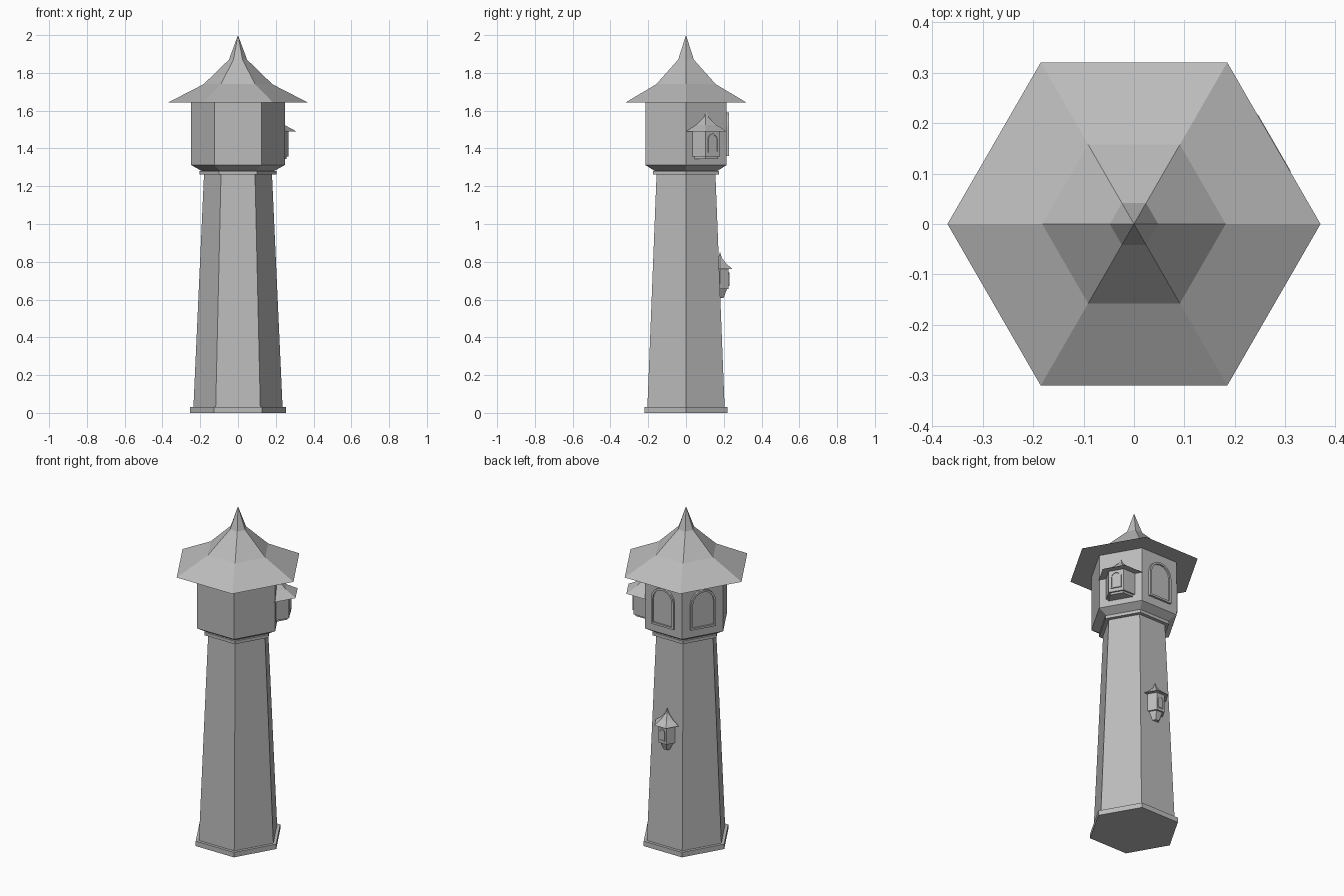
import bpy, bmesh
from math import sin, cos, pi, radians, sqrt
from mathutils import Vector

if "Cube" in bpy.data.objects:
    bpy.data.objects.remove(bpy.data.objects["Cube"])

stone = bpy.data.materials.new("grey stone")
stone.use_nodes = True
GREY = (0.5, 0.5, 0.5, 1)
stone.diffuse_color = GREY
stone.node_tree.nodes["Principled BSDF"].inputs["Base Color"].default_value = GREY


def finish(name, bm):
    bmesh.ops.recalc_face_normals(bm, faces=bm.faces)
    mesh = bpy.data.meshes.new(name)
    bm.to_mesh(mesh)
    bm.free()
    mesh.materials.append(stone)
    obj = bpy.data.objects.new(name, mesh)
    bpy.context.collection.objects.link(obj)


def hexagon(name, profile, centre=(0, 0)):
    """Six-sided solid from (radius, height) rings; radius zero makes a tip."""
    bm = bmesh.new()
    rings = []
    for r, z in profile:
        angles = [0] if r == 0 else [i * pi / 3 for i in range(6)]
        rings.append([bm.verts.new((centre[0] + r * cos(a), centre[1] + r * sin(a), z))
                      for a in angles])
    for low, high in zip(rings, rings[1:]):
        for i in range(6):
            j = (i + 1) % 6
            if len(high) == 1:
                bm.faces.new((low[i], low[j], high[0]))
            else:
                bm.faces.new((low[i], low[j], high[j], high[i]))
    for ring in (rings[0], rings[-1]):
        if len(ring) > 1:
            bm.faces.new(ring)
    finish(name, bm)


def arch(half, height):
    """Outline of a round-topped opening standing on zero."""
    spring = height - half
    top = [(half * cos(i * pi / 8), spring + half * sin(i * pi / 8)) for i in range(9)]
    return [(half, 0)] + top + [(-half, 0)]


def window(name, centre, angle, apothem, z, half, height, border, depth):
    """Raised arched frame around a thin pane, on the face turned to angle."""
    out = Vector((cos(angle), sin(angle), 0))
    side = Vector((-sin(angle), cos(angle), 0))
    base = Vector((centre[0], centre[1], z)) + out * apothem

    def place(bm, outline, lift, d):
        return [bm.verts.new(base + side * u + Vector((0, 0, v + lift)) + out * d)
                for u, v in outline]

    outer = arch(half, height)
    inner = arch(half - border, height - 2 * border)
    bm = bmesh.new()
    loops = [place(bm, outer, 0, 0), place(bm, outer, 0, depth),
             place(bm, inner, border, depth), place(bm, inner, border, 0)]
    n = len(outer)
    for a, b in zip(loops, loops[1:] + loops[:1]):
        for i in range(n):
            j = (i + 1) % n
            bm.faces.new((a[i], a[j], b[j], b[i]))
    finish(name + "_frame", bm)

    bm = bmesh.new()
    back = place(bm, inner, border, 0)
    front = place(bm, inner, border, depth * 0.3)
    bm.faces.new(front)
    for i in range(n):
        j = (i + 1) % n
        bm.faces.new((back[i], back[j], front[j], front[i]))
    finish(name + "_pane", bm)


# Main tower
hexagon("base_plinth", [(0.255, 0), (0.255, 0.03)])
hexagon("tower_shaft", [(0.236, 0.03), (0.18, 1.262)])
hexagon("collar", [(0.203, 1.262), (0.203, 1.28)])
hexagon("upper_chamber", [(0.19, 1.28), (0.248, 1.312), (0.248, 1.645)])
hexagon("main_roof", [(0.37, 1.643), (0.182, 1.74), (0.048, 1.87), (0, 2.0)])

# Large arched windows on the back faces
for label, degrees in (("back_window", 90), ("back_right_window", 150)):
    window(label, (0, 0), radians(degrees), 0.248 * sqrt(3) / 2, 1.36,
           0.075, 0.23, 0.012, 0.013)

# Bay turret on the upper chamber
a = radians(30)
bay = (0.209 * cos(a), 0.209 * sin(a))
hexagon("bay_foot", [(0.076, 1.345), (0.076, 1.36)], bay)
hexagon("bay_body", [(0.087, 1.357), (0.087, 1.49)], bay)
hexagon("bay_roof", [(0.13, 1.489), (0.064, 1.525), (0.018, 1.565), (0, 1.605)], bay)
window("bay_window", bay, a, 0.087 * sqrt(3) / 2, 1.378, 0.031, 0.1, 0.007, 0.006)

# Small lantern turret on the back of the shaft
lamp = (0, 0.18)
hexagon("lantern_corbel", [(0.022, 0.608), (0.042, 0.655)], lamp)
hexagon("lantern_body", [(0.053, 0.655), (0.053, 0.762)], lamp)
hexagon("lantern_roof", [(0.076, 0.762), (0.038, 0.79), (0.012, 0.82), (0, 0.852)], lamp)
window("lantern_window", lamp, pi / 2, 0.053 * sqrt(3) / 2, 0.672, 0.017, 0.07, 0.004, 0.004)
